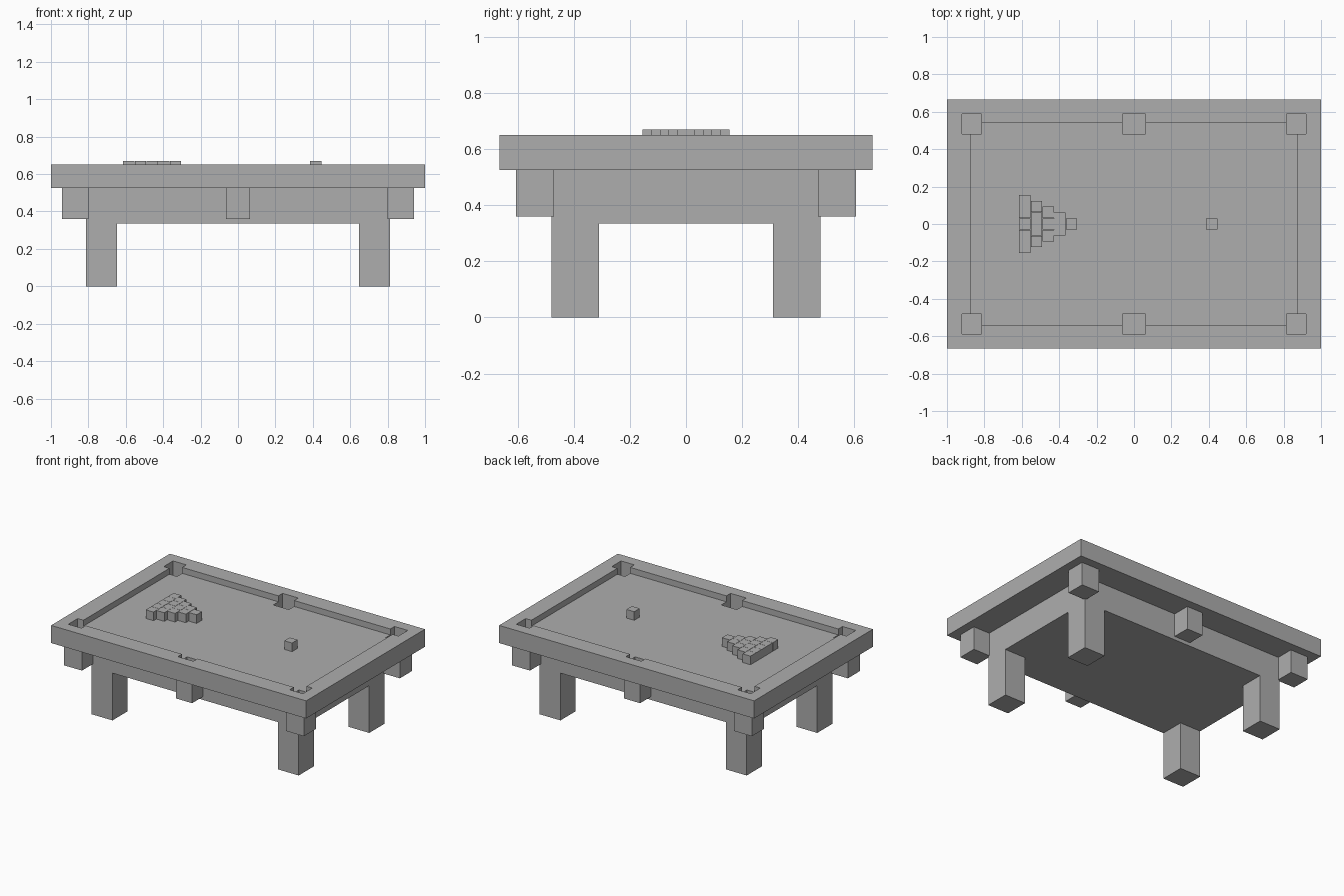
import bpy
import bmesh
from mathutils import Vector

cube = bpy.data.objects.get("Cube")
if cube:
    bpy.data.objects.remove(cube, do_unlink=True)

grey = bpy.data.materials.new("plain grey")
grey.use_nodes = True
colour = (0.42, 0.42, 0.42, 1)
grey.diffuse_color = colour
grey.node_tree.nodes["Principled BSDF"].inputs["Base Color"].default_value = colour


def boxes(name, spans):
    """One object made of boxes, each given as (low corner, high corner)."""
    bm = bmesh.new()
    for low, high in spans:
        low, high = Vector(low), Vector(high)
        for v in bmesh.ops.create_cube(bm, size=1)["verts"]:
            v.co = (low + high) / 2 + v.co * (high - low)
    mesh = bpy.data.meshes.new(name)
    bm.to_mesh(mesh)
    bm.free()
    mesh.materials.append(grey)
    obj = bpy.data.objects.new(name, mesh)
    bpy.context.collection.objects.link(obj)
    return obj


def cut(obj, cutter):
    mod = obj.modifiers.new("cut", "BOOLEAN")
    mod.operation = "DIFFERENCE"
    mod.solver = "EXACT"
    mod.object = cutter
    bpy.context.view_layer.objects.active = obj
    bpy.ops.object.modifier_apply(modifier=mod.name)


def pocket_spans(inner, outer, half_mid, bottom, top):
    """Four corner and two middle boxes, mirrored about both axes."""
    spans = []
    for sy in (-1, 1):
        y0, y1 = sorted((sy * inner[1], sy * outer[1]))
        spans.append(((-half_mid, y0, bottom), (half_mid, y1, top)))
        for sx in (-1, 1):
            x0, x1 = sorted((sx * inner[0], sx * outer[0]))
            spans.append(((x0, y0, bottom), (x1, y1, top)))
    return spans


RAIL_TOP, RAIL_LOW, BED, BODY_LOW = 0.65, 0.525, 0.608, 0.335

# Table top with sunken bed, and pocket boxes below it
table_top = boxes("table_top", [((-1, -0.665, RAIL_LOW), (1, 0.665, RAIL_TOP))])
pockets = boxes("pocket_boxes", pocket_spans((0.80, 0.47), (0.94, 0.605), 0.0635, 0.36, RAIL_LOW))

# Cutters for the bed and the pocket holes
bed_cutter = boxes("bed_cutter", [((-0.875, -0.54, BED), (0.875, 0.54, 0.8))])
hole_cutter = boxes("hole_cutter", pocket_spans((0.816, 0.482), (0.92, 0.587), 0.0615, 0.38, 0.8))
cut(table_top, bed_cutter)
cut(table_top, hole_cutter)
cut(pockets, hole_cutter)
for helper in (bed_cutter, hole_cutter):
    bpy.data.objects.remove(helper, do_unlink=True)

# Body and legs
boxes("body", [((-0.812, -0.48, BODY_LOW), (0.812, 0.48, RAIL_LOW))])
for sx, side in ((1, "left"), (-1, "right")):
    for sy, end in ((-1, "front"), (1, "back")):
        x0, x1 = sorted((sx * 0.648, sx * 0.812))
        y0, y1 = sorted((sy * 0.31, sy * 0.48))
        boxes(f"{end}_{side}_leg", [((x0, y0, 0), (x1, y1, BODY_LOW))])

# Square balls: a triangular rack and one single ball
SIZE, PITCH = 0.061, 0.0625


def ball(x, y):
    h = SIZE / 2
    return ((x - h, y - h, BED), (x + h, y + h, BED + SIZE))


rack = [ball(-0.334 - row * PITCH, (i - row / 2) * PITCH)
        for row in range(5) for i in range(row + 1)]
boxes("racked_balls", rack)
boxes("single_ball", [ball(0.415, 0)])
